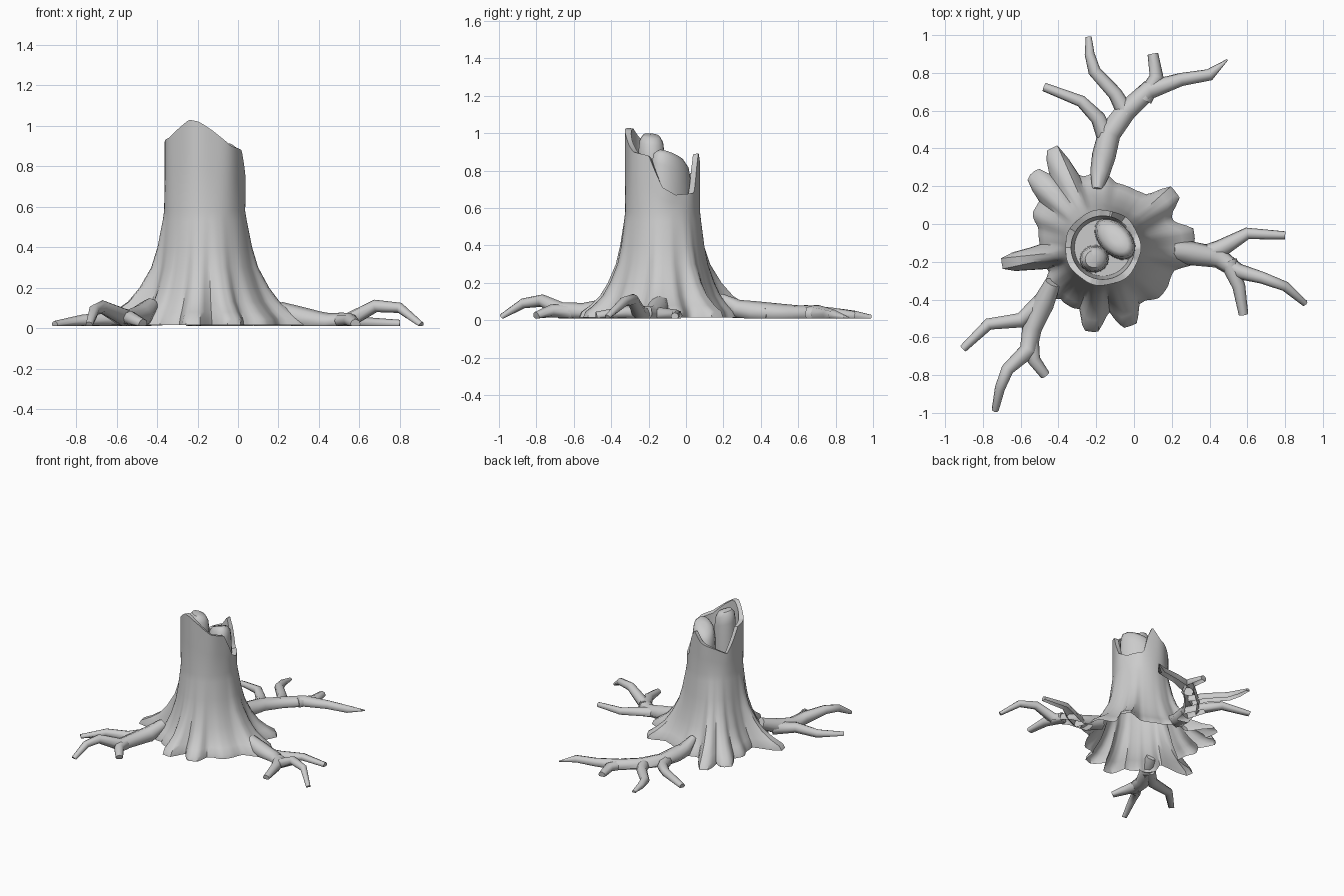
import bpy, bmesh, math

if "Cube" in bpy.data.objects:
    bpy.data.objects.remove(bpy.data.objects["Cube"])

CX, CY, R0 = -0.165, -0.125, 0.2


def lerp_table(table, x):
    for (x0, y0), (x1, y1) in zip(table, table[1:]):
        if x <= x1:
            return y0 + (y1 - y0) * (x - x0) / (x1 - x0)
    return table[-1][1]


def smooth(obj, angle=40):
    bpy.ops.object.select_all(action='DESELECT')
    obj.select_set(True)
    bpy.context.view_layer.objects.active = obj
    bpy.ops.object.shade_smooth_by_angle(angle=math.radians(angle))


def loft(name, rings, angle=40):
    bm = bmesh.new()
    loops = [[bm.verts.new(p) for p in ring] for ring in rings]
    for a, b in zip(loops, loops[1:]):
        n = len(a)
        for i in range(n):
            j = (i + 1) % n
            bm.faces.new((a[i], a[j], b[j], b[i]))
    bm.faces.new(loops[-1])
    me = bpy.data.meshes.new(name)
    bm.to_mesh(me)
    bm.free()
    obj = bpy.data.objects.new(name, me)
    bpy.context.collection.objects.link(obj)
    smooth(obj, angle)
    return obj


# Trunk: broken rim height by angle, root flare by height, stub root tips
RIM = [(-180, .92), (-150, .94), (-125, 1.0), (-112, 1.03), (-98, 1.02), (-80, .98),
       (-50, .9), (-22, .88), (-12, .8), (0, .71), (20, .67), (56, .68), (66, .82),
       (76, .9), (95, .82), (125, .78), (150, .74), (165, .83), (180, .92)]
# height, flare amount, how much the ridges are blurred together
FLARE = [(.015, 1, 0), (.045, .95, 0), (.08, .77, .1), (.13, .57, .2), (.2, .4, .3),
         (.3, .22, .4), (.4, .12, .5), (.53, .03, .6), (.58, 0, 1)]
TIPS = [(.22, .17), (.32, -.06), (.34, -.17), (.16, -.36), (-.02, -.54), (-.23, -.57),
        (-.35, -.43), (-.46, -.37), (-.7, -.21), (-.52, .09), (-.54, .27), (-.44, .4),
        (-.19, .27)]
# radius between the stubs, by angle
VALLEY = [(-180, .33), (-150, .31), (-120, .33), (-90, .34), (-50, .36), (-15, .4), (25, .4),
          (60, .35), (90, .35), (110, .4), (135, .44), (160, .36), (180, .33)]
N = 120
STUBS = [(math.atan2(y - CY, x - CX), math.hypot(x - CX, y - CY)) for x, y in TIPS]


def base_radius(a):
    valley = best = lerp_table(VALLEY, math.degrees(a))
    for sa, sr in STUBS:
        d = abs((a - sa + math.pi) % (2 * math.pi) - math.pi)
        w = 0.038 / sr
        k = min(1, max(0, (d - w) / (1.7 * w)))
        best = max(best, sr - (sr - valley) * k)
    return best


def point(a, r, z):
    return (CX + r * math.cos(a), CY + r * math.sin(a), z)


angles = [-math.pi + 2 * math.pi * i / N for i in range(N)]
rim = [lerp_table(RIM, math.degrees(a)) for a in angles]
base = [base_radius(a) for a in angles]
blur = [sum(base[(i + k) % N] for k in range(-5, 6)) / 11 for i in range(N)]
rings = []
for z, f, m in FLARE:
    rings.append([point(a, R0 + (b * (1 - m) + s * m - R0) * f, z)
                  for a, b, s in zip(angles, base, blur)])
for t in (.5, 1):
    rings.append([point(a, R0 + .003 * math.cos(7 * a), .58 + (h - .58) * t)
                  for a, h in zip(angles, rim)])
# Hollow top
rings.append([point(a, .168, h - .005) for a, h in zip(angles, rim)])
rings.append([point(a, .15, .65) for a in angles])
loft("trunk", rings)


# Rotten heartwood lumps inside the hollow
def lump(name, cx, cy, rx, ry, top, tilt, turn):
    rs = []
    for s, z in ((1.05, .65), (1.0, top - .09), (.9, top - .03), (.65, top), (.2, top + .005)):
        ring = []
        for i in range(18):
            a = 2 * math.pi * i / 18
            x, y = s * rx * math.cos(a), s * ry * math.sin(a)
            ring.append((cx + x * math.cos(turn) - y * math.sin(turn),
                         cy + x * math.sin(turn) + y * math.cos(turn),
                         z + (tilt * x if z > .66 else 0)))
        rs.append(ring)
    loft(name, rs, 50)


lump("heartwood_tall", -.21, -.185, .075, .07, .985, -.3, .3)
lump("heartwood_wide", -.1, -.08, .125, .08, .88, .4, -.8)


# Surface roots: branching tapered tubes, each point is x, y, z, radius
def root(name, branches):
    cu = bpy.data.curves.new(name, 'CURVE')
    cu.dimensions = '3D'
    cu.bevel_depth = 1.05
    cu.bevel_resolution = 2
    cu.use_fill_caps = True
    for pts in branches:
        sp = cu.splines.new('POLY')
        sp.points.add(len(pts) - 1)
        for p, (x, y, z, r) in zip(sp.points, pts):
            p.co = (x, y, z, 1)
            p.radius = r
    obj = bpy.data.objects.new(name, cu)
    bpy.context.collection.objects.link(obj)
    bpy.ops.object.select_all(action='DESELECT')
    obj.select_set(True)
    bpy.context.view_layer.objects.active = obj
    bpy.ops.object.convert(target='MESH')
    obj = bpy.context.view_layer.objects.active
    # Flatten onto the ground and open the underside
    bm = bmesh.new()
    bm.from_mesh(obj.data)
    for v in bm.verts:
        v.co.z = max(v.co.z, .01)
    under = [f for f in bm.faces if all(v.co.z < .0101 for v in f.verts)]
    bmesh.ops.delete(bm, geom=under, context='FACES')
    bm.to_mesh(obj.data)
    bm.free()
    smooth(obj, 65)


root("back_root", [
    [(-.195, .18, .12, .025), (-.18, .27, .06, .05), (-.16, .36, .04, .06),
     (-.13, .48, .03, .058), (-.04, .6, .025, .052),
     (.08, .71, .03, .048), (.25, .765, .03, .033), (.4, .79, .025, .03), (.495, .87, .013, .004)],
    [(.05, .66, .03, .045), (.12, .78, .03, .036), (.1, .9, .02, .027)],
    [(-.04, .58, .03, .045), (-.1, .69, .03, .036), (-.21, .81, .03, .032),
     (-.235, .9, .025, .025), (-.24, .99, .013, .015)],
    [(-.13, .41, .03, .05), (-.19, .56, .035, .038), (-.28, .65, .05, .03),
     (-.475, .725, .02, .022)]])

root("right_root", [
    [(.2, -.14, .08, .05), (.3, -.155, .045, .06), (.4, -.17, .025, .055), (.45, -.18, .02, .052),
     (.55, -.25, .035, .04), (.68, -.285, .11, .03), (.8, -.33, .1, .025), (.905, -.42, .015, .016)],
    [(.36, -.17, .025, .05), (.46, -.13, .02, .045), (.6, -.05, .025, .03), (.8, -.06, .02, .02)],
    [(.5, -.2, .03, .045), (.555, -.33, .04, .033), (.58, -.48, .02, .024)]])

root("front_left_root", [
    [(-.43, -.31, .11, .04), (-.48, -.42, .06, .055), (-.54, -.55, .04, .05),
     (-.56, -.67, .05, .045), (-.67, -.77, .105, .032), (-.71, -.87, .09, .026),
     (-.735, -.985, .015, .018)],
    [(-.47, -.4, .05, .05), (-.6, -.51, .045, .038), (-.77, -.53, .035, .03),
     (-.905, -.66, .015, .02)],
    [(-.55, -.62, .04, .045), (-.53, -.72, .05, .033), (-.47, -.8, .02, .025)]])
